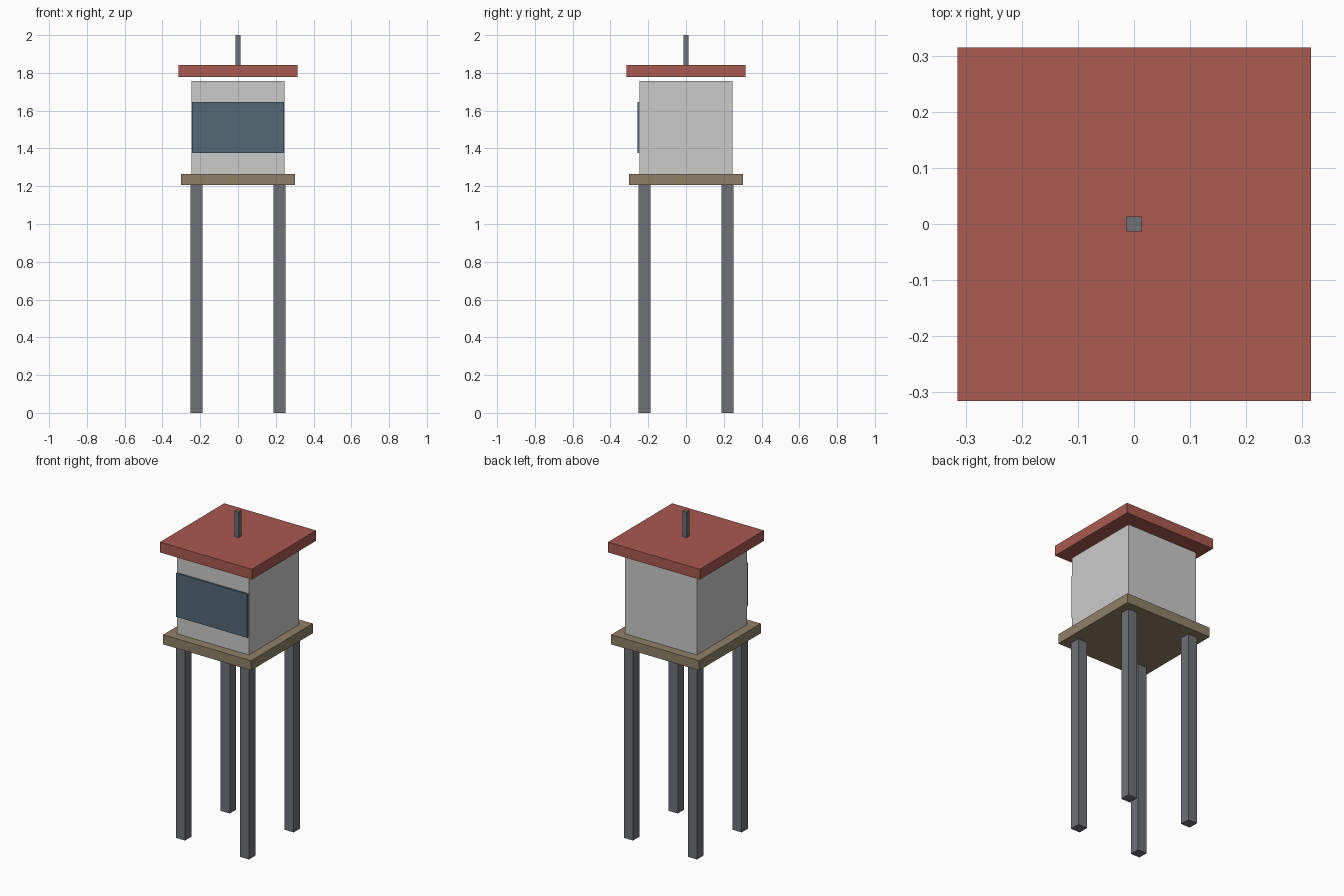
import bpy

if "Cube" in bpy.data.objects:
    bpy.data.objects.remove(bpy.data.objects["Cube"])


def material(name, rgb):
    m = bpy.data.materials.new(name)
    m.diffuse_color = (*rgb, 1.0)
    m.use_nodes = True
    m.node_tree.nodes["Principled BSDF"].inputs["Base Color"].default_value = m.diffuse_color
    return m


def box(name, x, y, z, mat=None):
    """Box from (min, max) ranges along each axis."""
    bpy.ops.mesh.primitive_cube_add(size=1, location=[sum(r) / 2 for r in (x, y, z)])
    ob = bpy.context.object
    ob.name = name
    ob.scale = [r[1] - r[0] for r in (x, y, z)]
    bpy.ops.object.transform_apply(location=False, rotation=False, scale=True)
    if mat:
        ob.data.materials.append(mat)
    return ob


def square(name, half, z, mat=None):
    """Box centred on the tower axis."""
    return box(name, (-half, half), (-half, half), z, mat)


steel = material("steel", (0.16, 0.165, 0.18))
wood = material("wood", (0.28, 0.22, 0.14))
glass = material("glass", (0.09, 0.14, 0.18))
red = material("red_roof", (0.40, 0.10, 0.08))

# Four legs
LEG_IN, LEG_OUT = 0.188, 0.251
for sx, side in ((-1, "left"), (1, "right")):
    for sy, end in ((-1, "front"), (1, "back")):
        box(f"{end}_{side}_leg",
            sorted((sx * LEG_IN, sx * LEG_OUT)),
            sorted((sy * LEG_IN, sy * LEG_OUT)),
            (0, 1.206), steel)

# Platform and cabin
square("platform", 0.302, (1.206, 1.266), wood)
square("cabin", 0.247, (1.266, 1.758))

# Wide window panel on the front face
box("front_window", (-0.244, 0.244), (-0.258, -0.24), (1.376, 1.646), glass)

# Roof slab floating just above the cabin, and the mast
square("roof", 0.315, (1.778, 1.842), red)
square("mast", 0.0135, (1.842, 2.0), steel)
